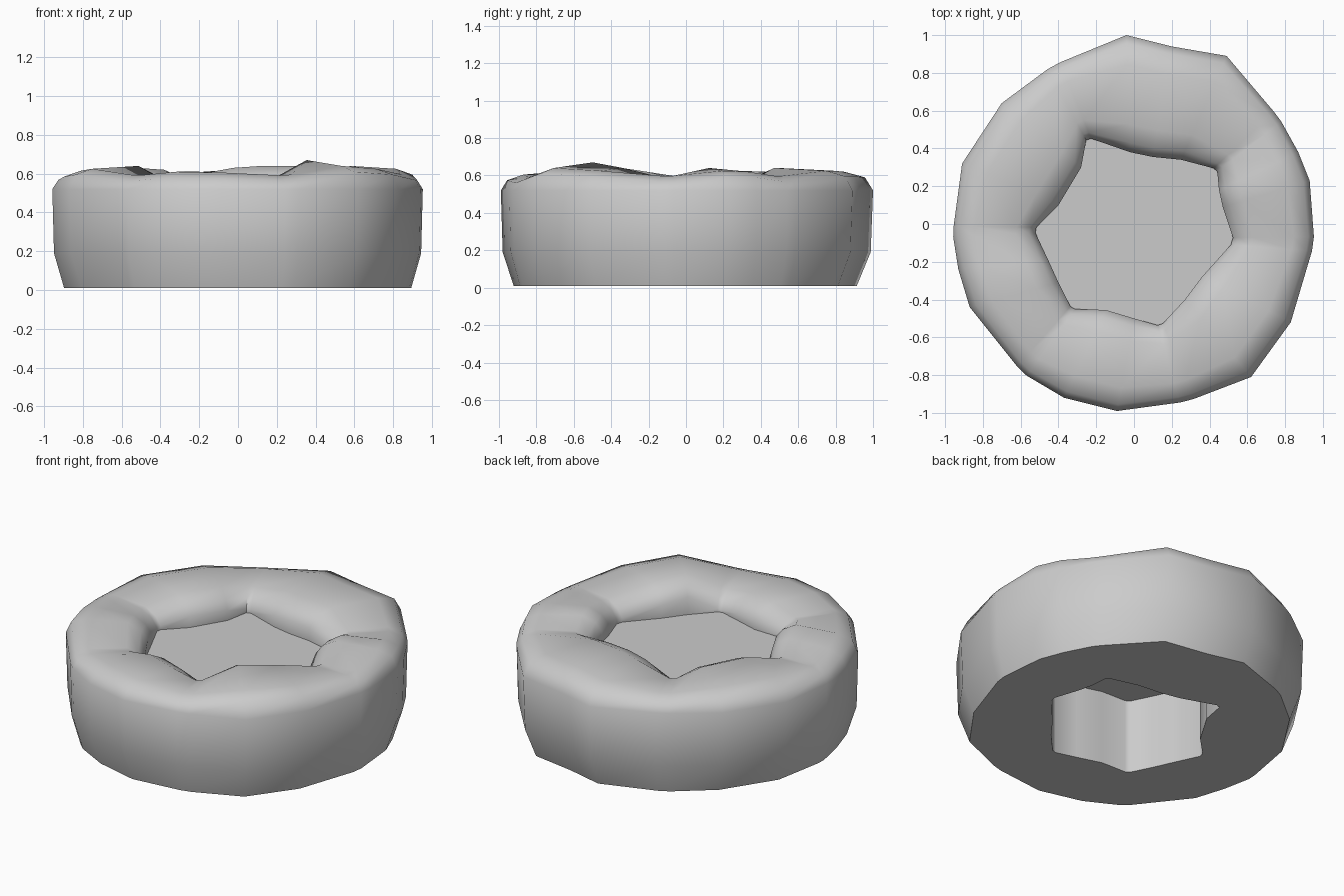
import bpy
import bmesh
from math import radians
from mathutils import Vector

default_cube = bpy.data.objects.get("Cube")
if default_cube:
    bpy.data.objects.remove(default_cube, do_unlink=True)

# One grey stone material for everything
stone = bpy.data.materials.new("stone_grey")
stone.use_nodes = True
grey = (0.6, 0.6, 0.6, 1.0)
stone.diffuse_color = grey
stone.node_tree.nodes["Principled BSDF"].inputs["Base Color"].default_value = grey

FLOOR_Z = 0.47

# Six stones, counter-clockwise. Each starts with its seam, then its body.
# Every entry: outer x, outer y, inner x, inner y, crown height
STONES = [
    [(.955, -.1, .53, -.09, .58), (.93, .23, .47, .09, .64), (.87, .38, .45, .18, .63)],
    [(.77, .56, .44, .29, .58), (.49, .89, .25, .34, .64), (.2, .94, .1, .355, .64),
     (-.04, 1, -.02, .38, .63)],
    [(-.43, .84, -.25, .46, .58), (-.7, .64, -.28, .3, .62), (-.91, .32, -.4, .1, .63)],
    [(-.96, -.05, -.53, -.03, .58), (-.93, -.24, -.45, -.2, .62), (-.87, -.44, -.4, -.31, .64)],
    [(-.59, -.79, -.33, -.45, .57), (-.37, -.92, -.15, -.455, .61), (-.09, -.99, 0, -.5, .6)],
    [(.28, -.94, .14, -.54, .57), (.62, -.81, .27, -.4, .67), (.83, -.52, .36, -.28, .64)],
]


def ring_stations():
    """Flatten the stones, splitting each seam into a narrow strip."""
    flat = [(i == 0, Vector(p)) for body in STONES for i, p in enumerate(body)]
    stations = []
    for i, (is_seam, point) in enumerate(flat):
        if is_seam:
            before, after = flat[i - 1][1], flat[(i + 1) % len(flat)][1]
            stations += [point.lerp(before, 0.1), point.lerp(after, 0.1)]
        else:
            stations.append(point)
    return stations


def cross_section(station):
    """Closed section from the outer foot, over the crown, to the inner foot."""
    ox, oy, ix, iy, top = station
    outer, inner = Vector((ox, oy)), Vector((ix, iy))
    crown = (top + 0.61) / 2
    steps = [(.14, .01), (.02, .19), (0, .52), (.07, crown - .03), (.25, crown),
             (.76, top), (.92, top - .04), (1, top - .09), (1, FLOOR_Z), (1, .01)]
    return [(*outer.lerp(inner, t), z) for t, z in steps]


def finish(name, bm):
    mesh = bpy.data.meshes.new(name)
    bm.to_mesh(mesh)
    bm.free()
    mesh.materials.append(stone)
    obj = bpy.data.objects.new(name, mesh)
    bpy.context.collection.objects.link(obj)
    return obj


stations = ring_stations()

# Ring of rounded stones, open through the middle
bm = bmesh.new()
loops = [[bm.verts.new(co) for co in cross_section(s)] for s in stations]
for i, loop in enumerate(loops):
    following = loops[(i + 1) % len(loops)]
    for j in range(len(loop)):
        k = (j + 1) % len(loop)
        bm.faces.new((loop[j], following[j], following[k], loop[k]))
bmesh.ops.recalc_face_normals(bm, faces=bm.faces)
ring = finish("stone_ring", bm)

# Flat floor plate closing the hole below the rim
bm = bmesh.new()
bm.faces.new([bm.verts.new((s[2], s[3], FLOOR_Z)) for s in stations])
bmesh.ops.recalc_face_normals(bm, faces=bm.faces)
for face in bm.faces:
    if face.normal.z < 0:
        face.normal_flip()
finish("inner_floor", bm)

# Smooth stones with crisp foot edges
bpy.ops.object.select_all(action="DESELECT")
ring.select_set(True)
bpy.context.view_layer.objects.active = ring
bpy.ops.object.shade_smooth_by_angle(angle=radians(50))
